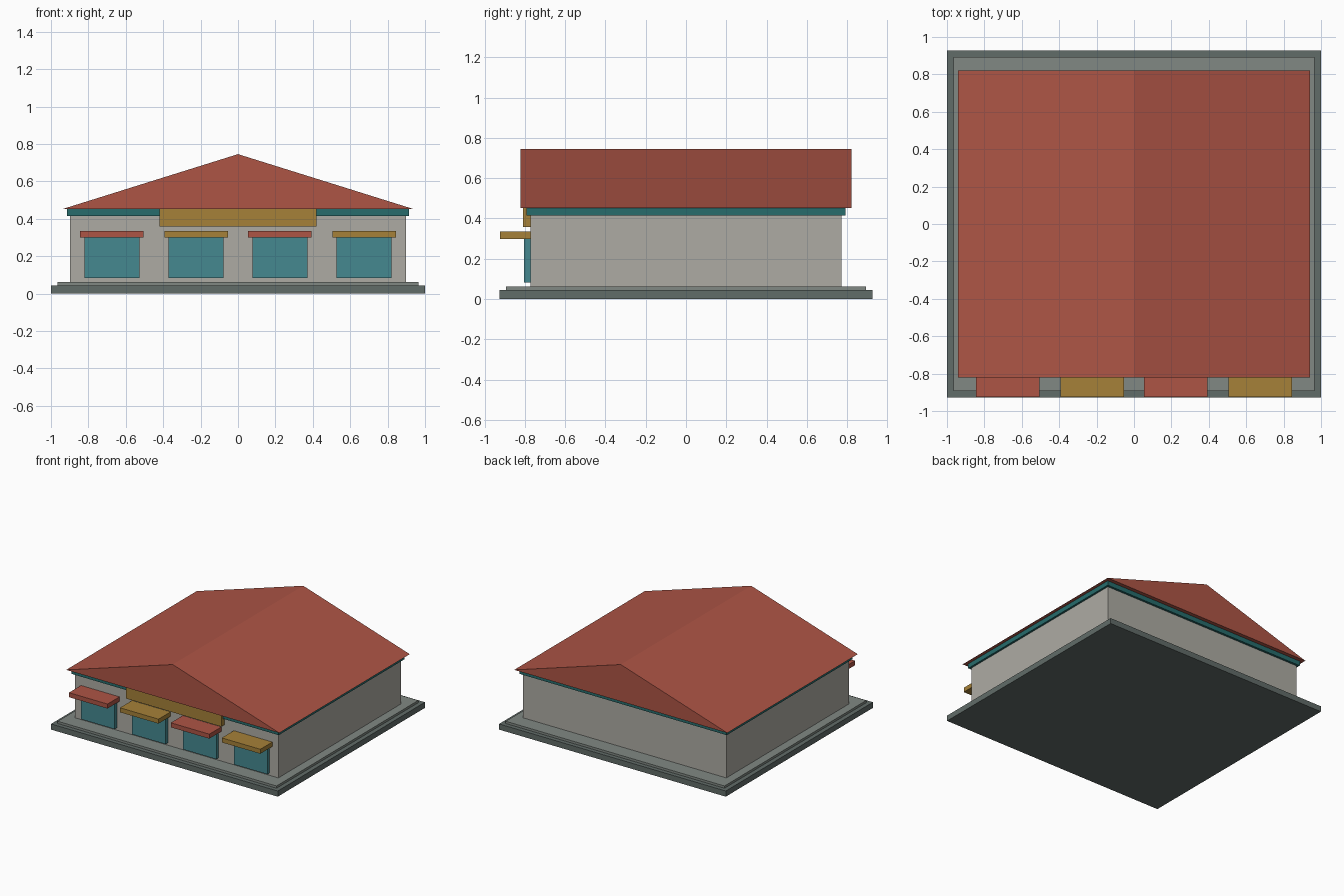
import bpy

if "Cube" in bpy.data.objects:
    bpy.data.objects.remove(bpy.data.objects["Cube"])


def material(name, rgb):
    m = bpy.data.materials.new(name)
    m.diffuse_color = (*rgb, 1)
    m.use_nodes = True
    m.node_tree.nodes["Principled BSDF"].inputs["Base Color"].default_value = m.diffuse_color
    return m


stone = material("dark_stone", (0.12, 0.15, 0.14))
paving = material("paving", (0.22, 0.25, 0.23))
plaster = material("plaster", (0.42, 0.41, 0.37))
teal = material("teal_trim", (0.02, 0.15, 0.15))
glass = material("teal_glass", (0.06, 0.25, 0.28))
red = material("red", (0.42, 0.09, 0.06))
ochre = material("ochre", (0.38, 0.22, 0.04))


def mesh(name, verts, faces, mat):
    me = bpy.data.meshes.new(name)
    me.from_pydata(verts, [], faces)
    me.materials.append(mat)
    ob = bpy.data.objects.new(name, me)
    bpy.context.collection.objects.link(ob)
    return ob


def box(name, xs, ys, zs, mat):
    verts = [(x, y, z) for x in xs for y in ys for z in zs]
    faces = [(0, 1, 3, 2), (4, 6, 7, 5), (0, 4, 5, 1),
             (2, 3, 7, 6), (0, 2, 6, 4), (1, 5, 7, 3)]
    return mesh(name, verts, faces, mat)


# Stepped base, walls and eaves band
box("base_slab", (-1, 1), (-0.927, 0.927), (0, 0.045), stone)
box("upper_step", (-0.965, 0.965), (-0.893, 0.893), (0.045, 0.063), paving)
box("walls", (-0.897, 0.897), (-0.773, 0.773), (0.063, 0.45), plaster)
box("eaves_band", (-0.913, 0.913), (-0.791, 0.791), (0.415, 0.452), teal)

# Gable roof, ridge running front to back
profile = [(-0.94, 0.452), (0.94, 0.452), (0, 0.746)]
mesh("gable_roof", [(x, y, z) for y in (-0.822, 0.822) for x, z in profile],
     [(0, 1, 2), (3, 5, 4), (0, 3, 4, 1), (1, 4, 5, 2), (2, 5, 3, 0)], red)

# Blank fascia board over the shopfront
box("sign_board", (-0.42, 0.42), (-0.81, -0.77), (0.358, 0.452), ochre)

# Four shop windows with alternating awnings
for i, cx in enumerate((-0.674, -0.224, 0.224, 0.674)):
    box(f"window_{i + 1}", (cx - 0.147, cx + 0.147), (-0.803, -0.77),
        (0.083, 0.31), glass)
    box(f"awning_{i + 1}", (cx - 0.17, cx + 0.17), (-0.924, -0.772),
        (0.299, 0.335), ochre if i % 2 else red)
